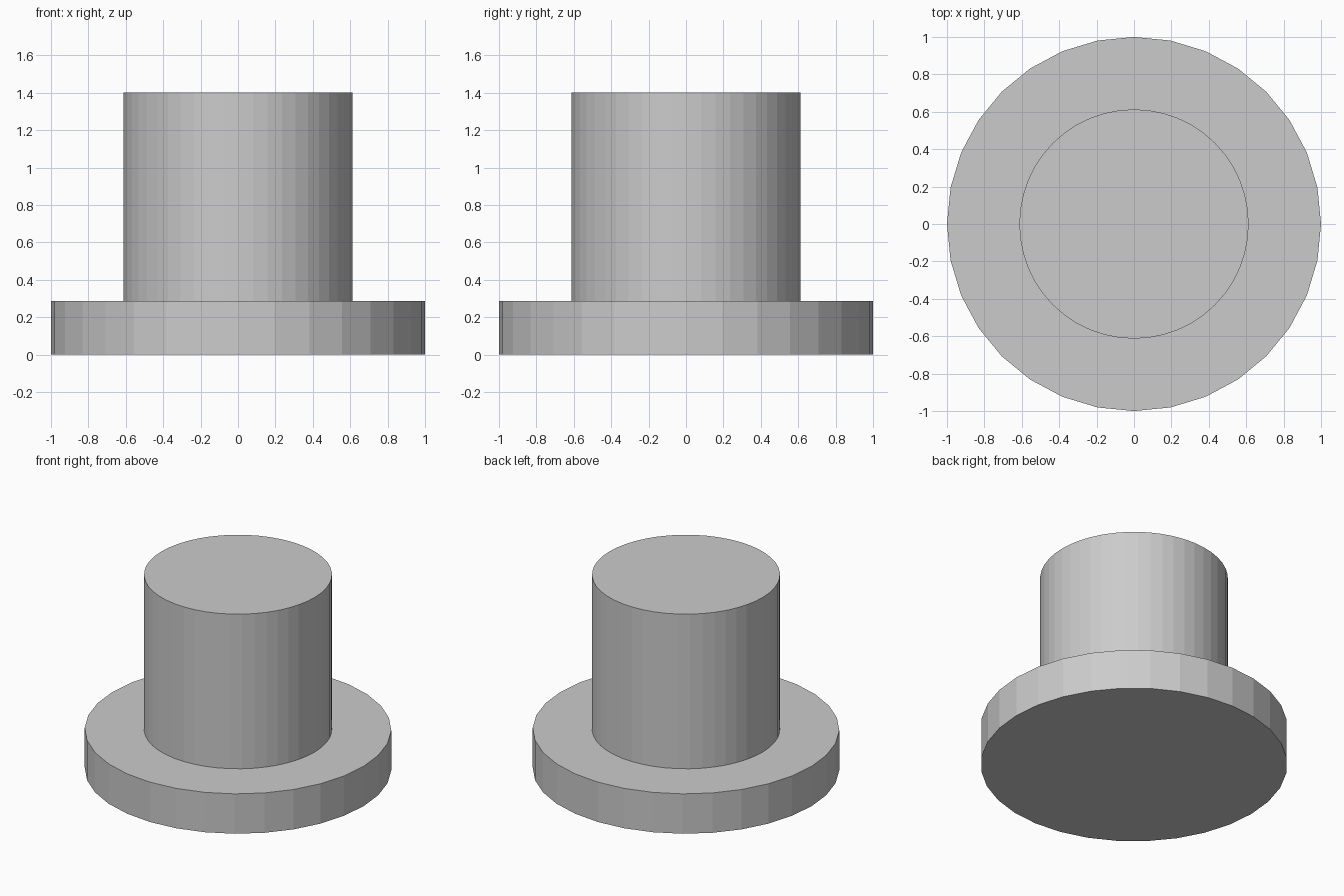
import bpy

if "Cube" in bpy.data.objects:
    bpy.data.objects.remove(bpy.data.objects["Cube"])


def disc(name, sides, radius, z0, z1):
    """Upright flat-shaded cylinder between two heights."""
    bpy.ops.mesh.primitive_cylinder_add(
        vertices=sides, radius=radius, depth=z1 - z0,
        location=(0, 0, (z0 + z1) / 2))
    obj = bpy.context.object
    obj.name = name
    return obj


# Wide base flange
disc("base_flange", 32, 1.0, 0.0, 0.287)

# Narrower post standing on the flange
disc("post", 48, 0.613, 0.287, 1.4)
